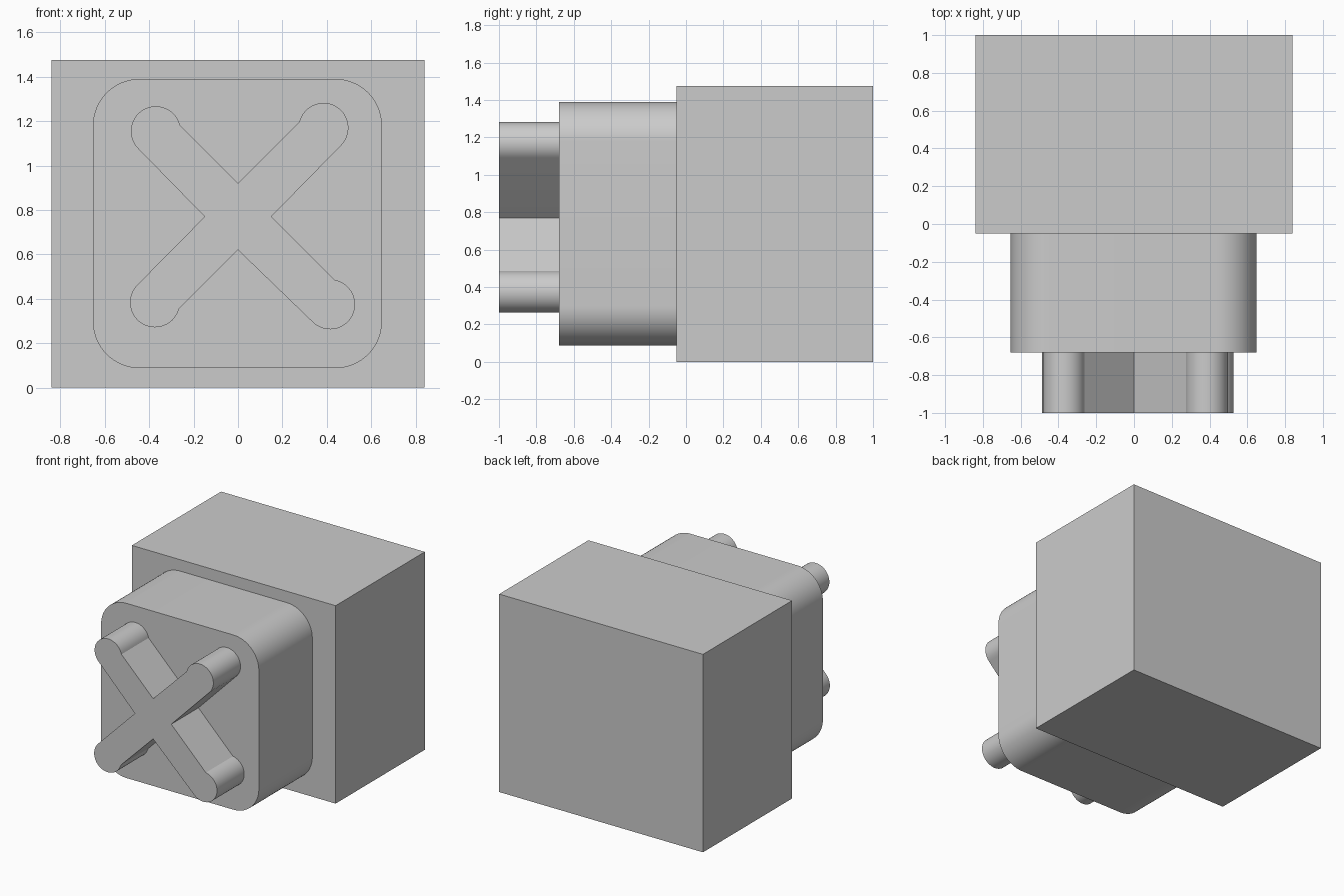
import bpy, bmesh, math
from mathutils import Vector

if "Cube" in bpy.data.objects:
    bpy.data.objects.remove(bpy.data.objects["Cube"])

grey = bpy.data.materials.new("plain grey")
grey.use_nodes = True
colour = (0.6, 0.6, 0.6, 1)
grey.diffuse_color = colour
grey.node_tree.nodes["Principled BSDF"].inputs["Base Color"].default_value = colour


def arc(centre, radius, start, end, steps):
    """Points on an arc in the x-z plane."""
    return [centre + radius * Vector((math.cos(a), math.sin(a)))
            for a in (start + (end - start) * i / steps for i in range(steps + 1))]


def extrude(name, outline, front, back):
    """Solid made by extruding an x-z outline along y."""
    bm = bmesh.new()
    face = bm.faces.new([bm.verts.new((p.x, front, p.y)) for p in outline])
    result = bmesh.ops.extrude_face_region(bm, geom=[face], use_keep_orig=True)
    verts = [v for v in result["geom"] if isinstance(v, bmesh.types.BMVert)]
    bmesh.ops.translate(bm, verts=verts, vec=(0, back - front, 0))
    bmesh.ops.recalc_face_normals(bm, faces=bm.faces)
    mesh = bpy.data.meshes.new(name)
    bm.to_mesh(mesh)
    bm.free()
    mesh.materials.append(grey)
    obj = bpy.data.objects.new(name, mesh)
    bpy.context.collection.objects.link(obj)
    bpy.ops.object.select_all(action="DESELECT")
    obj.select_set(True)
    bpy.context.view_layer.objects.active = obj
    bpy.ops.object.shade_smooth_by_angle(angle=math.radians(25))
    return obj


def rounded_rectangle(left, right, bottom, top, radius):
    corners = [(right - radius, top - radius), (left + radius, top - radius),
               (left + radius, bottom + radius), (right - radius, bottom + radius)]
    quarter = math.pi / 2
    return [p for i, c in enumerate(corners)
            for p in arc(Vector(c), radius, i * quarter, (i + 1) * quarter, 16)]


def cross_outline(hub, notch, knobs, radius):
    """Four diagonal arms, each ending in a slightly offset round knob."""
    points = []
    for i, knob in enumerate(knobs):
        angle = math.pi / 4 + i * math.pi / 2
        along = Vector((math.cos(angle), math.sin(angle)))
        side = Vector((-along.y, along.x))
        offset = Vector(knob) - hub
        half = notch / math.sqrt(2)
        angles = []
        # Where each straight edge of the arm meets the knob
        for sign in (-1, 1):
            across = sign * half - offset.dot(side)
            across = max(-radius, min(radius, across))
            angles.append(math.atan2(across, -math.sqrt(radius ** 2 - across ** 2)))
        start, end = angles
        if end < start:
            end += 2 * math.pi
        points.append(hub + notch * Vector((math.cos(angle - math.pi / 4),
                                            math.sin(angle - math.pi / 4))))
        points += arc(Vector(knob), radius, start + angle, end + angle, 28)
    return points


# Main block
block = [Vector(p) for p in ((-0.84, 0), (0.84, 0), (0.84, 1.475), (-0.84, 1.475))]
extrude("main_block", block, -0.05, 1)

# Rounded collar in front of the block
extrude("rounded_collar", rounded_rectangle(-0.653, 0.648, 0.088, 1.39, 0.21), -0.68, -0.05)

# Cross-shaped handle
knobs = [(0.385, 1.17), (-0.37, 1.155), (-0.374, 0.384), (0.415, 0.375)]
extrude("cross_handle", cross_outline(Vector((0, 0.77)), 0.15, knobs, 0.112), -1, -0.68)
